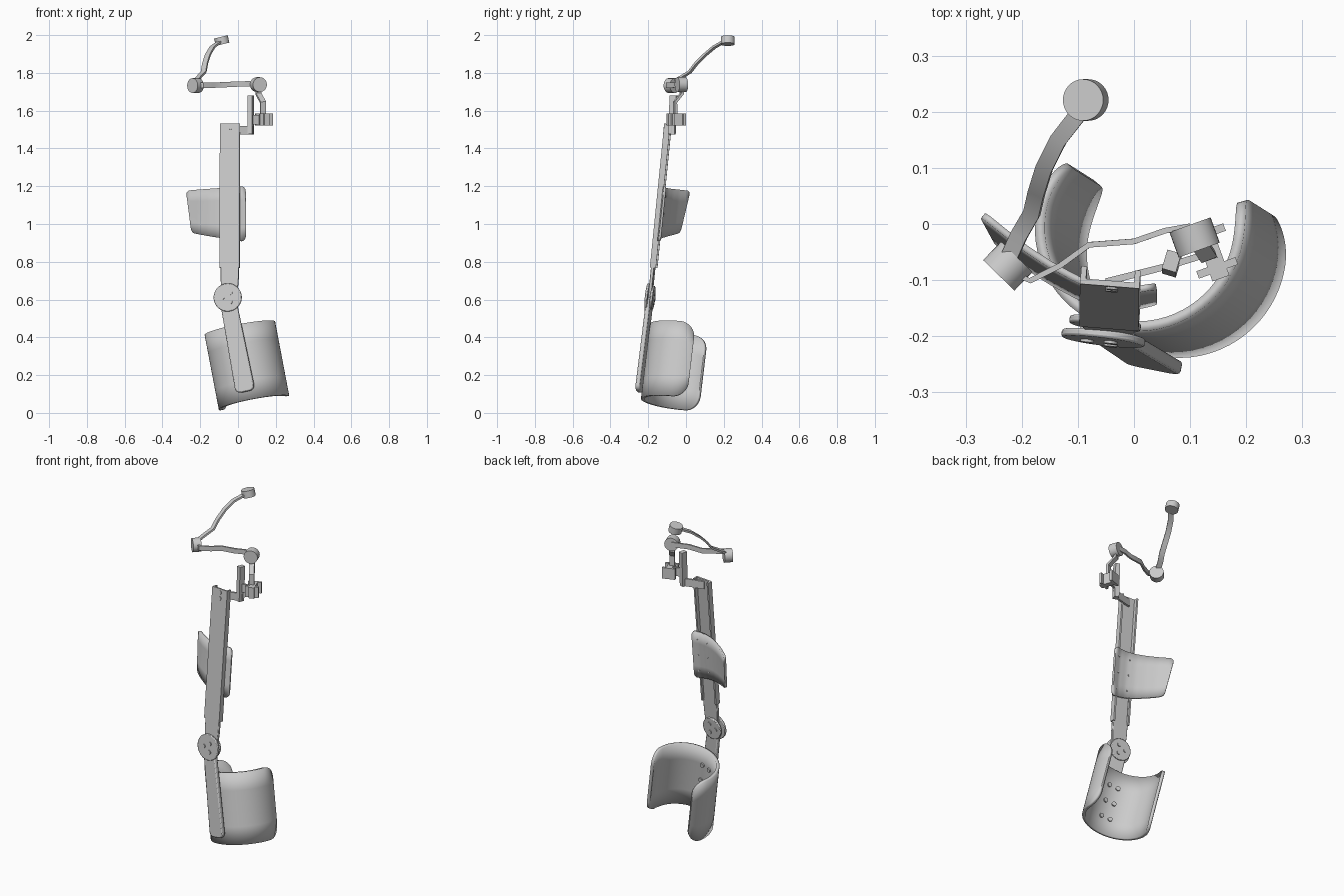
import bpy, bmesh
from math import sin, cos, radians, sqrt, pi
from mathutils import Vector as V, Matrix

if "Cube" in bpy.data.objects:
    bpy.data.objects.remove(bpy.data.objects["Cube"])

grey = bpy.data.materials.new("light_grey")
grey.use_nodes = True
grey.diffuse_color = (0.6, 0.6, 0.6, 1)
grey.node_tree.nodes["Principled BSDF"].inputs["Base Color"].default_value = grey.diffuse_color
parts = []


def finish(name, bm, matrix=Matrix(), bevel=0):
    bmesh.ops.recalc_face_normals(bm, faces=bm.faces)
    mesh = bpy.data.meshes.new(name)
    bm.to_mesh(mesh)
    bm.free()
    mesh.materials.append(grey)
    ob = bpy.data.objects.new(name, mesh)
    ob.matrix_world = matrix
    bpy.context.collection.objects.link(ob)
    if bevel:
        mod = ob.modifiers.new("soft_edges", 'BEVEL')
        mod.width, mod.segments, mod.limit_method = bevel, 2, 'ANGLE'
    parts.append(ob)
    return ob


def frame(origin, up, front):
    """Local x = across, y = back, z = up."""
    u = V(up).normalized()
    b = -V(front)
    b = (b - b.dot(u) * u).normalized()
    m = Matrix((b.cross(u), b, u)).transposed().to_4x4()
    m.translation = V(origin)
    return m


def cylinder(name, centre, axis, radius, length, segments=32, parent=Matrix(), bevel=0):
    bm = bmesh.new()
    bmesh.ops.create_cone(bm, cap_ends=True, segments=segments, radius1=radius,
                          radius2=radius, depth=length)
    turn = V(axis).to_track_quat('Z', 'Y').to_matrix().to_4x4()
    return finish(name, bm, parent @ Matrix.Translation(centre) @ turn, bevel)


def prism(name, outline, y0, y1, matrix, bevel=0):
    """Outline in local x, z, pushed through from y0 to y1."""
    bm = bmesh.new()
    face = bm.faces.new([bm.verts.new((x, y0, z)) for x, z in outline])
    out = bmesh.ops.extrude_face_region(bm, geom=[face])["geom"]
    bmesh.ops.translate(bm, vec=(0, y1 - y0, 0),
                        verts=[g for g in out if isinstance(g, bmesh.types.BMVert)])
    return finish(name, bm, matrix, bevel)


def strip(name, points, side, width, thick):
    """Flat bar swept along a path; side is the direction of its width."""
    bm = bmesh.new()
    pts = [V(p) for p in points]
    rings = []
    for i, p in enumerate(pts):
        t = (pts[min(i + 1, len(pts) - 1)] - pts[max(i - 1, 0)]).normalized()
        s = V(side)
        s = (s - s.dot(t) * t).normalized()
        n = t.cross(s)
        rings.append([bm.verts.new(p + s * a * width / 2 + n * c * thick / 2)
                      for a, c in ((-1, -1), (1, -1), (1, 1), (-1, 1))])
    for a, b in zip(rings, rings[1:]):
        for k in range(4):
            bm.faces.new((a[k], a[k - 1], b[k - 1], b[k]))
    bm.faces.new(rings[0])
    bm.faces.new(rings[-1])
    return finish(name, bm)


def shell(name, point, length, bottom, top, radius, thick, matrix=Matrix(), steps=48):
    """Curved sheet with rounded corners; point(s, z) places each vertex."""
    bm = bmesh.new()
    cols = []
    for i in range(steps + 1):
        s = length * (1 - cos(pi * i / steps)) / 2
        d = max(radius - min(s, length - s), 0)
        cut = min(radius - sqrt(max(radius ** 2 - d ** 2, 0)), radius * 0.97)
        cols.append([bm.verts.new(point(s, bottom + cut + (top - bottom - 2 * cut) * k / 4))
                     for k in range(5)])
    for a, b in zip(cols, cols[1:]):
        for k in range(4):
            bm.faces.new((a[k], b[k], b[k + 1], a[k + 1]))
    ob = finish(name, bm, matrix)
    mod = ob.modifiers.new("thickness", 'SOLIDIFY')
    mod.thickness, mod.offset = thick, 0
    return ob


# Lower arm and pivot share one tilted frame
lower_up, lower_front = (-0.19, 0.12, 1), (-0.2, -1, 0)
arm = frame((-0.055, -0.19, 0.61), lower_up, lower_front)
corner = [(0.022 + 0.03 * cos(radians(a)), -0.48 - 0.03 * sin(radians(a))) for a in range(0, 91, 15)]
half = [(0.043, 0.0)] + corner
prism("lower_arm", half + [(-x, z) for x, z in reversed(half)], -0.012, 0.012, arm, 0.006)

# Pivot discs with screws on both sides
hinge = frame((-0.053, -0.19, 0.61), (0, 0.1, 1), (-0.12, -1, 0))
cylinder("pivot_front_disc", (0, -0.013, 0), (0, 1, 0), 0.075, 0.014, 48, hinge, 0.004)
cylinder("pivot_back_disc", (0, 0.013, 0), (0, 1, 0), 0.064, 0.014, 48, hinge, 0.004)
for i in range(3):
    a = radians(60 + 120 * i)
    for y in (-0.022, 0.022):
        cylinder("pivot_screw", (0.028 * cos(a), y, 0.028 * sin(a)), (0, 1, 0), 0.012, 0.006, 12, hinge)

# Thigh or shin cuff: open tube, symmetrical about the arm
cuff = frame((0.085, -0.05, 0.053), lower_up, lower_front)
R, SWEEP = 0.181, radians(118)


def on_cuff(s, z):
    a = s / R - SWEEP
    return (R * sin(a), -R * cos(a), z)


shell("cuff", on_cuff, 2 * R * SWEEP, 0, 0.405, 0.08, 0.018, cuff, 64)
for x in (-1, 1):
    for z in (0.1, 0.2, 0.3):
        a = x * radians(9)
        cylinder("cuff_rivet", ((R - 0.012) * sin(a), -(R - 0.012) * cos(a), z),
                 (sin(a), -cos(a), 0), 0.013, 0.01, 12, cuff)

# Upper channel, open to the back, with the sliding bar inside it
upper = frame((-0.045, -0.187, 0.77), (0.002, 0.1, 1), (-0.08, -1, 0))
L = 0.765
prism("channel_web", [(-0.053, 0), (0.053, 0), (0.053, L), (-0.053, L)], 0, 0.01, upper)
for x in (-0.053, 0.043):
    prism("channel_flange", [(x, 0), (x + 0.01, 0), (x + 0.01, L), (x, L)], 0.008, 0.032, upper)
prism("sliding_bar", [(-0.04, -0.16), (0.04, -0.16), (0.048, -0.06), (0.048, 0.0), (0.042, 0.02),
                      (0.042, 0.26), (-0.042, 0.26), (-0.042, 0.02), (-0.048, 0.0), (-0.048, -0.06)],
      0.005, 0.022, upper, 0.003)
for z in (0.71, 0.745):
    cylinder("channel_screw", (0.004, 0, z), (0, 1, 0), 0.011, 0.008, 12, upper)

# Side pad: a sheet curving back round from the channel
path = [V(p) for p in ((0.04, -0.123), (0.0, -0.131), (-0.05, -0.128), (-0.1, -0.112),
                       (-0.15, -0.085), (-0.2, -0.052), (-0.24, -0.02), (-0.272, 0.006))]
PAD = 0.35


def on_pad(s, z):
    f = s / PAD
    t = f * (1 - 0.13 * f * (1.2 - z) / 0.3) * (len(path) - 1)
    i = min(int(t), len(path) - 2)
    p = path[i].lerp(path[i + 1], t - i)
    low = 0.05 * f * (1.2 - z) / 0.3
    return (p.x, p.y + 0.1 * (z - 1.07), z + low - 0.025 * f * (z - 0.9) / 0.3)


shell("side_pad", on_pad, PAD, 0.905, 1.2, 0.03, 0.012, steps=40)
for s in (0.04, 0.115):
    for z in (0.95, 1.05, 1.15):
        cylinder("pad_rivet", V(on_pad(s, z)) + V((0, 0.007, 0)), (0, 1, 0), 0.005, 0.004, 8)

# Bracket at the channel top
strip("bracket_bar", [(-0.05, -0.103, 1.497), (0.08, -0.07, 1.497)], (0, 0, 1), 0.045, 0.012)
strip("bracket_upright", [(0.067, -0.075, 1.475), (0.067, -0.066, 1.68)], (0.3, 1, 0), 0.035, 0.026)

# I-shaped clamp block
along, across = V((0.94, 0.34, 0)), V((-0.34, 0.94, 0))
block = V((0.138, -0.05, 1.553))
for offset in (-0.03, 0.034):
    c = block + across * offset
    strip("clamp_flange", [c - along * 0.037, c + along * 0.037], (0, 0, 1), 0.065, 0.014)
strip("clamp_web", [block - across * 0.05, block + across * 0.034], (0, 0, 1), 0.065, 0.032)
strip("clamp_tie", [(0.07, -0.072, 1.553), (0.125, -0.055, 1.553)], (0, 0, 1), 0.05, 0.012)

# Jointed arm above the clamp
strip("joint_link", [(0.108, -0.022, 1.73), (0.108, -0.022, 1.69), (0.132, -0.058, 1.645),
                     (0.132, -0.058, 1.57)], along, 0.03, 0.014)
cylinder("inner_joint", (0.108, -0.024, 1.738), across, 0.039, 0.048)
strip("cross_arm", [(0.1, -0.004, 1.74), (0.055, -0.012, 1.742), (0.0, -0.031, 1.741),
                    (-0.08, -0.037, 1.737), (-0.13, -0.073, 1.735), (-0.185, -0.101, 1.735),
                    (-0.21, -0.09, 1.735)], (0, 0, 1), 0.028, 0.01)
cylinder("outer_joint", (-0.225, -0.075, 1.733), (0.7, 0.72, 0), 0.039, 0.046)
strip("top_arm", [(-0.225, -0.065, 1.755), (-0.205, -0.02, 1.78), (-0.182, 0.02, 1.805),
                  (-0.174, 0.055, 1.85), (-0.16, 0.1, 1.895), (-0.135, 0.15, 1.937),
                  (-0.1, 0.195, 1.962)], (1, -0.4, 0.2), 0.03, 0.011)
cylinder("top_knob", (-0.086, 0.221, 1.971), (-0.24, 0, 0.97), 0.037, 0.04)

# Smooth shading with sharp edges kept
bpy.ops.object.select_all(action='DESELECT')
for ob in parts:
    ob.select_set(True)
bpy.context.view_layer.objects.active = parts[0]
bpy.ops.object.shade_smooth_by_angle(angle=radians(35))
